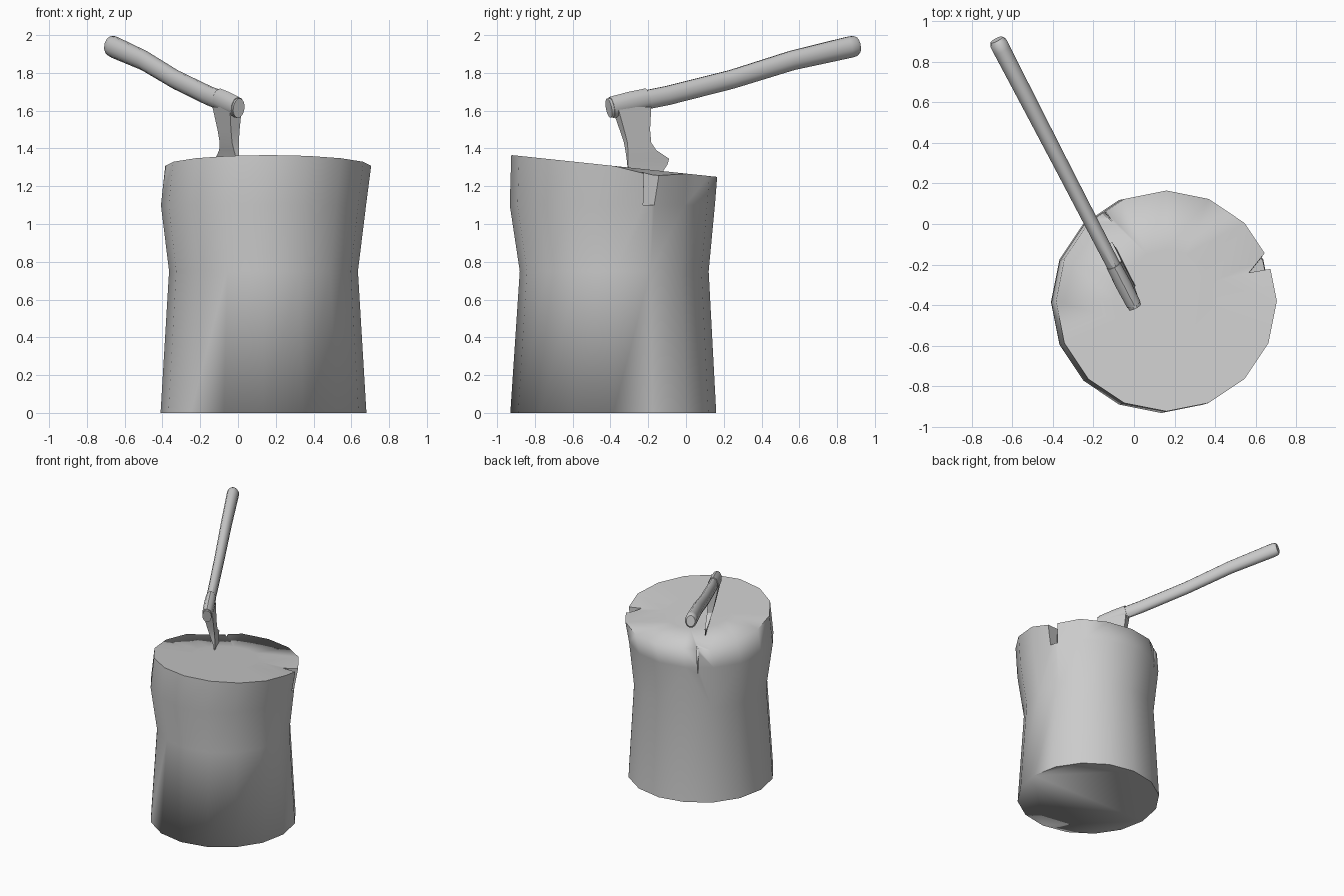
import bpy
import bmesh
import math
from mathutils import Vector

cube = bpy.data.objects.get("Cube")
if cube:
    bpy.data.objects.remove(cube, do_unlink=True)

grey = bpy.data.materials.new("plain_grey")
grey.use_nodes = True
grey.diffuse_color = (0.6, 0.6, 0.6, 1)
grey.node_tree.nodes["Principled BSDF"].inputs["Base Color"].default_value = (0.6, 0.6, 0.6, 1)


def loft(name, rings):
    """Join rings of points with quads and cap both ends."""
    bm = bmesh.new()
    loops = [[bm.verts.new(p) for p in ring] for ring in rings]
    n = len(loops[0])
    for a, b in zip(loops, loops[1:]):
        for i in range(n):
            j = (i + 1) % n
            bm.faces.new((a[i], a[j], b[j], b[i]))
    bm.faces.new(loops[0][::-1])
    bm.faces.new(loops[-1])
    bmesh.ops.recalc_face_normals(bm, faces=bm.faces)
    mesh = bpy.data.meshes.new(name)
    bm.to_mesh(mesh)
    bm.free()
    obj = bpy.data.objects.new(name, mesh)
    bpy.context.collection.objects.link(obj)
    mesh.materials.append(grey)
    return obj


def activate(obj):
    bpy.ops.object.select_all(action="DESELECT")
    obj.select_set(True)
    bpy.context.view_layer.objects.active = obj


def smooth(obj, degrees=40):
    activate(obj)
    bpy.ops.object.shade_smooth_by_angle(angle=math.radians(degrees))


# Stump: waisted sixteen-sided log with a slanted top
SIDES = 16


def circle(cx, cy, r):
    steps = [math.tau * i / SIDES for i in range(SIDES)]
    return [(cx + r * math.cos(a), cy + r * math.sin(a)) for a in steps]


def slant(y):
    return 1.365 - 0.106 * (y + 0.925)


levels = [(0, 0.135, -0.385, 0.545), (0.75, 0.135, -0.38, 0.5), (1.1, 0.135, -0.39, 0.543)]
rings = [[(x, y, z) for x, y in circle(cx, cy, r)] for z, cx, cy, r in levels]
sag = {1: 0.03, 6: 0.025}  # the rim sinks beside each split
rings.append([(x, y, slant(y) - sag.get(i, 0))
              for i, (x, y) in enumerate(circle(0.16, -0.38, 0.545))])
rings.append([(x, y, slant(y)) for x, y in circle(0.16, -0.38, 0.25)])
stump = loft("stump", rings)


# Splits in the rim, cut by wedges
def cut_split(mouth, low_apex, apex, bottom):
    low = [(*p, bottom) for p in (low_apex, *mouth)]
    high = [(*p, 1.45) for p in (apex, *mouth)]
    wedge = loft("split_cutter", [low, high])
    wedge.hide_render = True
    mod = stump.modifiers.new("split", "BOOLEAN")
    mod.operation = "DIFFERENCE"
    mod.solver = "EXACT"
    mod.object = wedge
    activate(stump)
    bpy.ops.object.modifier_apply(modifier=mod.name)
    bpy.data.objects.remove(wedge, do_unlink=True)


cut_split([(0.74, -0.21), (0.69, -0.09)], (0.57, -0.24), (0.565, -0.24), 1.1)
cut_split([(-0.185, 0.139), (-0.215, 0.113)], (-0.14, 0.05), (-0.07, -0.03), 1.05)
smooth(stump)


# Worn rims: soft at the front of the foot and at the back of the top
def worn(p):
    dx, dy = p.x - 0.15, p.y + 0.38
    turn = math.degrees(math.atan2(dy, dx)) % 360
    if math.hypot(dx, dy) < 0.45:
        return False
    return (p.z < 0.01 and turn > 240) or (p.z > 1.2 and 60 < turn < 190)


verts = stump.data.vertices
for edge in stump.data.edges:
    if all(worn(verts[v].co) for v in edge.vertices):
        edge.use_edge_sharp = False

# Axe frame: s runs along the handle, w across it
ALONG = Vector((-0.46, 0.888, 0))
ACROSS = Vector((0.888, 0.46, 0))
ORIGIN = Vector((0, -0.4, 0))


def axe_point(s, w, z):
    return ORIGIN + ALONG * s + ACROSS * w + Vector((0, 0, z))


def tube(name, path, sides):
    """Oval tube along (s, z, half width, half height) stations."""
    rings = []
    for i, (s, z, hw, hh) in enumerate(path):
        a, b = path[max(i - 1, 0)], path[min(i + 1, len(path) - 1)]
        tilt = math.atan2(b[1] - a[1], b[0] - a[0])
        ring = []
        for k in range(sides):
            t = math.tau * (k + 0.5) / sides
            up = hh * math.sin(t)
            ring.append(axe_point(s - up * math.sin(tilt), hw * math.cos(t),
                                  z + up * math.cos(tilt)))
        rings.append(ring)
    return loft(name, rings)


handle = tube("axe_handle", [
    (-0.01, 1.613, 0.034, 0.053), (0.2, 1.655, 0.035, 0.052), (0.34, 1.68, 0.036, 0.052),
    (0.72, 1.765, 0.038, 0.051), (1.08, 1.865, 0.041, 0.053), (1.42, 1.935, 0.045, 0.058),
    (1.455, 1.942, 0.045, 0.056), (1.475, 1.946, 0.033, 0.043)], 12)
smooth(handle)

# Axe head: collar round the handle and a flaring blade
collar = tube("axe_collar", [
    (0.005, 1.617, 0.038, 0.057), (0.12, 1.641, 0.041, 0.06), (0.22, 1.662, 0.038, 0.057)], 10)
smooth(collar)

# Stations: front, rear, height, half thickness, sideways lean
blade_rows = [
    (0.025, 0.225, 1.62, 0.036, 0), (0.06, 0.215, 1.5, 0.026, 0.015),
    (0.078, 0.22, 1.43, 0.02, 0.025), (0.08, 0.25, 1.39, 0.015, 0.032),
    (0.08, 0.325, 1.345, 0.008, 0.04), (0.08, 0.315, 1.315, 0.005, 0.043),
    (0.085, 0.28, 1.27, 0.002, 0.05)]
blade = loft("axe_blade", [
    [axe_point(f, w - t, z), axe_point(r, w - t, z), axe_point(r, w + t, z), axe_point(f, w + t, z)]
    for f, r, z, t, w in blade_rows])
smooth(blade, 30)
